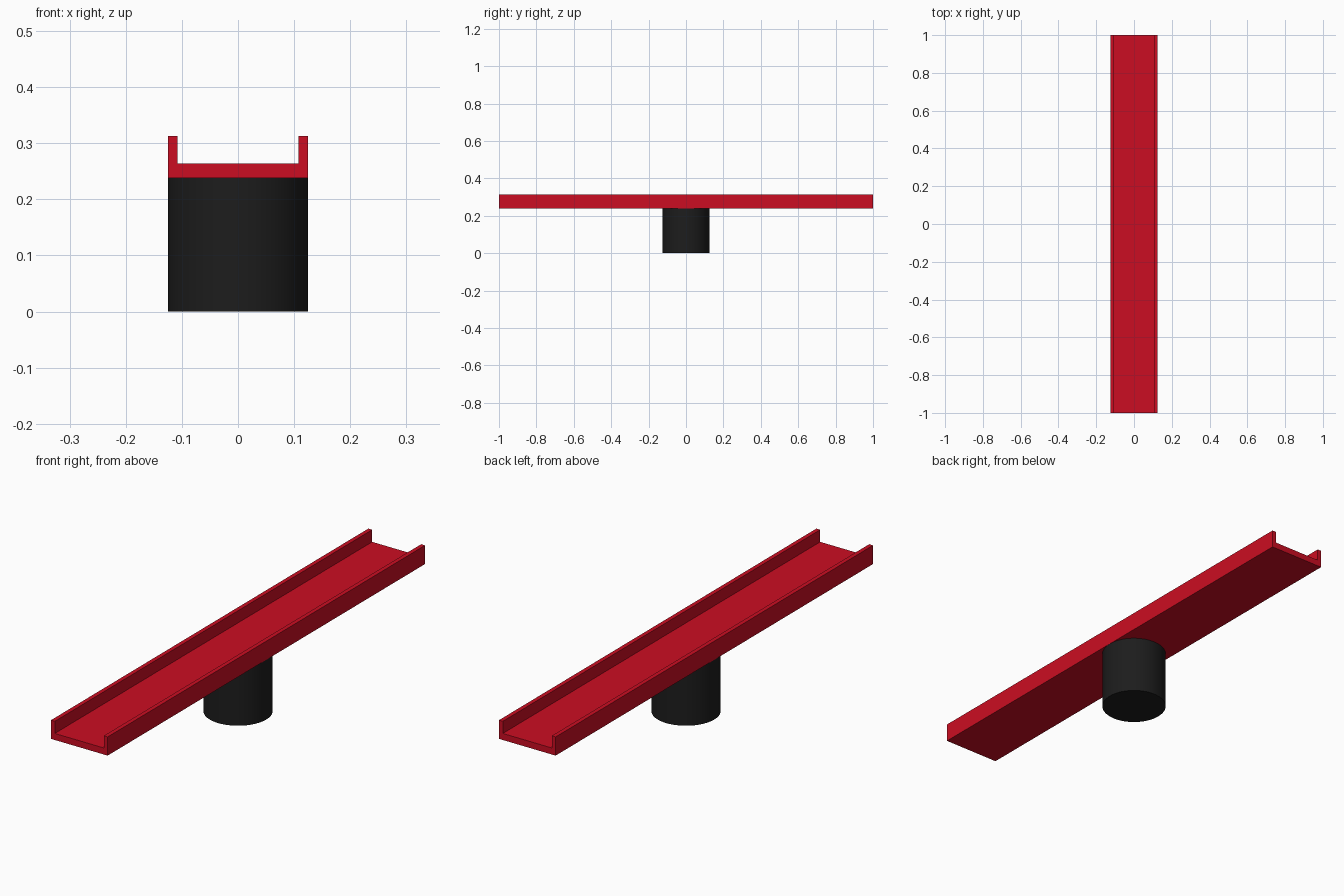
import bpy, bmesh

if "Cube" in bpy.data.objects:
    bpy.data.objects.remove(bpy.data.objects["Cube"])

def material(name, color):
    m = bpy.data.materials.new(name)
    m.diffuse_color = color
    m.use_nodes = True
    m.node_tree.nodes["Principled BSDF"].inputs["Base Color"].default_value = m.diffuse_color
    return m

# Dimensions
HALF_W, HALF_L = 0.125, 1.0
BASE_Z, FLOOR_Z, TOP_Z = 0.238, 0.264, 0.3125
INNER = 0.108

# Red channel: U-shaped profile extruded along y
half = [(HALF_W, BASE_Z), (HALF_W, TOP_Z), (INNER, TOP_Z), (INNER, FLOOR_Z)]
profile = half + [(-x, z) for x, z in reversed(half)]
bm = bmesh.new()
face = bm.faces.new([bm.verts.new((x, -HALF_L, z)) for x, z in profile])
ext = bmesh.ops.extrude_face_region(bm, geom=[face])
moved = [v for v in ext["geom"] if isinstance(v, bmesh.types.BMVert)]
bmesh.ops.translate(bm, verts=moved, vec=(0, 2 * HALF_L, 0))
bmesh.ops.recalc_face_normals(bm, faces=bm.faces)
mesh = bpy.data.meshes.new("channel_beam")
bm.to_mesh(mesh)
bm.free()
beam = bpy.data.objects.new("channel_beam", mesh)
bpy.context.collection.objects.link(beam)
mesh.materials.append(material("red", (0.6, 0.004, 0.016, 1)))

# Black round pedestal
bpy.ops.mesh.primitive_cylinder_add(vertices=64, radius=HALF_W, depth=BASE_Z,
                                    location=(0, 0, BASE_Z / 2))
post = bpy.context.object
post.name = "pedestal"
post.data.materials.append(material("black", (0.012, 0.012, 0.012, 1)))
bpy.ops.object.shade_smooth_by_angle()
